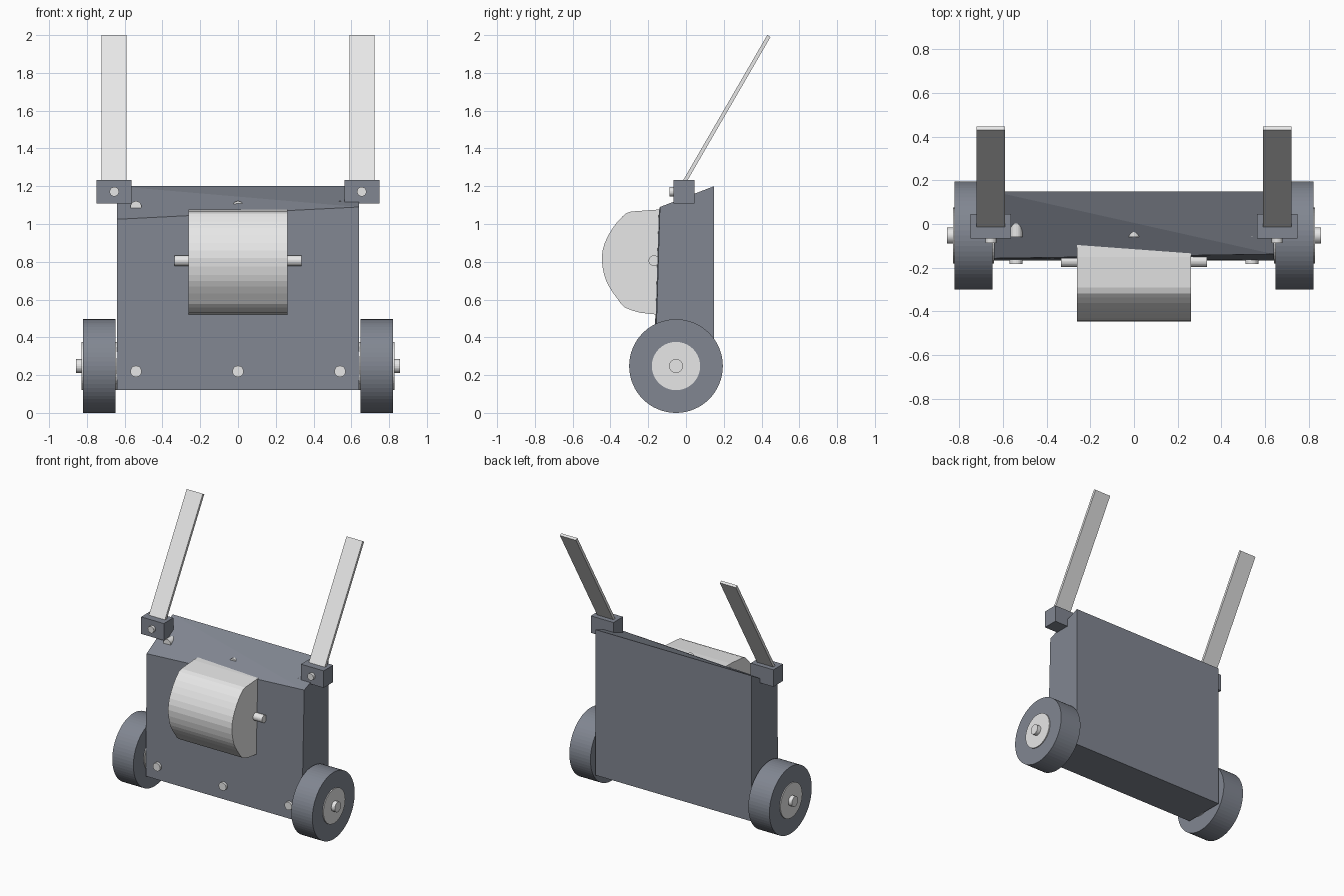
import bpy, bmesh, math
from mathutils import Vector, Matrix

cube = bpy.data.objects.get("Cube")
if cube:
    bpy.data.objects.remove(cube, do_unlink=True)


def material(name, rgb):
    m = bpy.data.materials.new(name)
    m.use_nodes = True
    m.diffuse_color = (*rgb, 1)
    m.node_tree.nodes["Principled BSDF"].inputs["Base Color"].default_value = (*rgb, 1)
    return m


DARK = material("slate grey", (0.22, 0.24, 0.285))
LIGHT = material("pale grey", (0.8, 0.8, 0.8))


def finish(name, bm, mat):
    bmesh.ops.recalc_face_normals(bm, faces=bm.faces)
    mesh = bpy.data.meshes.new(name)
    bm.to_mesh(mesh)
    bm.free()
    mesh.materials.append(mat)
    obj = bpy.data.objects.new(name, mesh)
    bpy.context.collection.objects.link(obj)
    return obj


def loft(name, loop_a, loop_b, mat):
    """Solid between two matching outlines."""
    bm = bmesh.new()
    a = [bm.verts.new(p) for p in loop_a]
    b = [bm.verts.new(p) for p in loop_b]
    bm.faces.new(a)
    bm.faces.new(b[::-1])
    for i in range(len(a)):
        j = (i + 1) % len(a)
        bm.faces.new((a[i], b[i], b[j], a[j]))
    return bm if name is None else finish(name, bm, mat)


def prism(name, profile, x0, x1, mat):
    """Extrude a (y, z) outline along x."""
    return loft(name, [(x0, y, z) for y, z in profile], [(x1, y, z) for y, z in profile], mat)


def cylinder(name, start, end, radius, mat, sides=24):
    start, end = Vector(start), Vector(end)
    axis = end - start
    bm = bmesh.new()
    turn = Vector((0, 0, 1)).rotation_difference(axis).to_matrix().to_4x4()
    bmesh.ops.create_cone(bm, cap_ends=True, segments=sides, radius1=radius, radius2=radius,
                          depth=axis.length, matrix=Matrix.Translation((start + end) / 2) @ turn)
    return finish(name, bm, mat)


# Body: upright box with a slightly twisted sloping top
right_side = [(-0.64, -0.167, 0.12), (-0.64, 0.148, 0.12), (-0.64, 0.148, 1.2), (-0.64, -0.157, 1.025)]
left_side = [(0.64, -0.167, 0.12), (0.64, 0.148, 0.12), (0.64, 0.148, 1.2), (0.64, -0.138, 1.09)]
bm = loft(None, right_side, left_side, DARK)
bm.verts.ensure_lookup_table()
v = bm.verts
top = next(f for f in bm.faces if all(p.co.z > 1 for p in f.verts))
bmesh.utils.face_split(top, v[2], v[7])
finish("body", bm, DARK)

# Drum: rounded outline smoothed by a spline, sunk into the body front
outline = [(-0.15, 1.076), (-0.29, 1.066), (-0.336, 1.04), (-0.387, 0.98), (-0.43, 0.9),
           (-0.446, 0.82), (-0.433, 0.73), (-0.407, 0.668), (-0.36, 0.6), (-0.322, 0.557),
           (-0.24, 0.53), (-0.16, 0.521)]
pts = [Vector(p) for p in outline]
profile = [pts[0]]
for i in range(1, len(pts) - 2):
    p0, p1, p2, p3 = pts[i - 1:i + 3]
    profile += [p1, (9 * (p1 + p2) - p0 - p3) / 16]
profile += [pts[-2], pts[-1], Vector((-0.05, 0.521)), Vector((-0.05, 1.076))]
prism("drum", profile, -0.262, 0.262, LIGHT)
cylinder("drum_axle", (-0.335, -0.17, 0.806), (0.335, -0.17, 0.806), 0.028, LIGHT)

# Wheels, brackets and handle arms on both sides
WY, WZ = -0.053, 0.248
arm_dir = Vector((0.501, 0.865))
arm_off = Vector((0.865, -0.501)) * 0.02
arm_tip = Vector((0.43, 2.0))
arm_base = arm_tip - arm_dir * 0.92
arm_profile = [arm_base, arm_tip, arm_tip + arm_off, arm_base + arm_off]
block = [(-0.066, 1.108), (0.046, 1.108), (0.046, 1.234), (-0.066, 1.234)]
for side, s in (("left", 1), ("right", -1)):
    def rod(part, x0, x1, radius, mat, sides):
        cylinder(f"{side}_{part}", (s * x0, WY, WZ), (s * x1, WY, WZ), radius, mat, sides)
    rod("wheel", 0.648, 0.821, WZ, DARK, 64)
    rod("hub", 0.641, 0.828, 0.128, LIGHT, 40)
    rod("wheel_axle", 0.6, 0.857, 0.037, LIGHT, 24)
    prism(f"{side}_bracket", block, s * 0.563, s * 0.749, DARK)
    cylinder(f"{side}_bracket_bolt", (s * 0.655, 0, 1.171), (s * 0.655, -0.087, 1.171), 0.025, LIGHT)
    prism(f"{side}_arm", arm_profile, s * 0.59, s * 0.722, LIGHT)

# Body bolts: lower row on the front, upper row poking through the slope
for label, x in (("right", -0.54), ("middle", 0), ("left", 0.54)):
    cylinder(f"{label}_lower_bolt", (x, -0.1, 0.22), (x, -0.184, 0.22), 0.03, LIGHT)
    cylinder(f"{label}_upper_bolt", (x, 0.05, 1.091), (x, -0.06, 1.091), 0.03, LIGHT)
